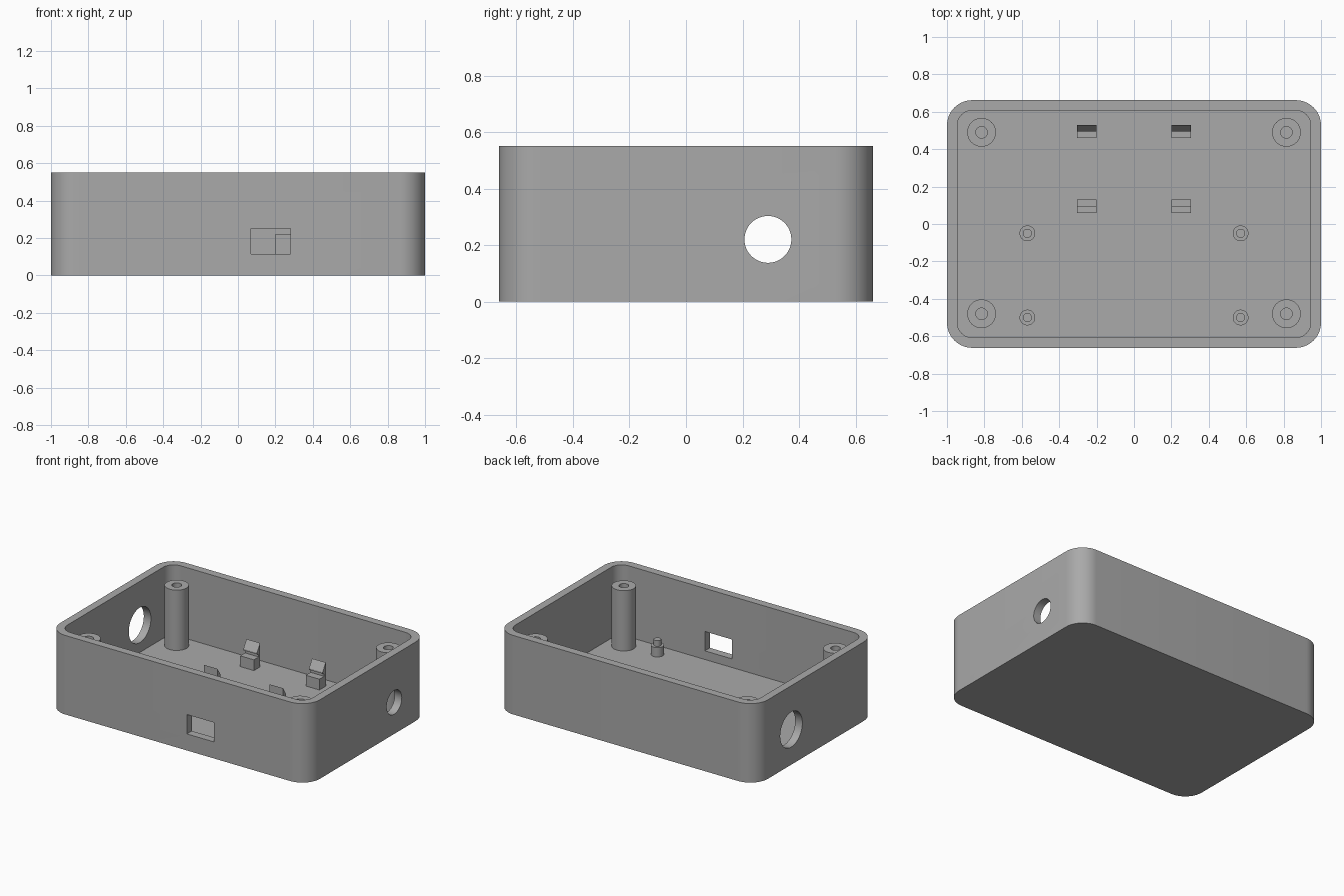
import bpy, bmesh, math
from mathutils import Vector

if "Cube" in bpy.data.objects:
    bpy.data.objects.remove(bpy.data.objects["Cube"], do_unlink=True)

# Single grey plastic
grey = bpy.data.materials.new("grey plastic")
grey.use_nodes = True
COLOUR = (0.4, 0.4, 0.4, 1)
grey.diffuse_color = COLOUR
grey.node_tree.nodes["Principled BSDF"].inputs["Base Color"].default_value = COLOUR

FLOOR = 0.055
HEIGHT = 0.55


def finish(name, bm):
    bmesh.ops.recalc_face_normals(bm, faces=bm.faces)
    mesh = bpy.data.meshes.new(name)
    bm.to_mesh(mesh)
    bm.free()
    mesh.materials.append(grey)
    obj = bpy.data.objects.new(name, mesh)
    bpy.context.collection.objects.link(obj)
    return obj


def smooth(obj):
    bpy.ops.object.select_all(action='DESELECT')
    obj.select_set(True)
    bpy.context.view_layer.objects.active = obj
    bpy.ops.object.shade_smooth_by_angle(angle=math.radians(30))


def extrude(name, points, direction):
    bm = bmesh.new()
    face = bm.faces.new([bm.verts.new(p) for p in points])
    ext = bmesh.ops.extrude_face_region(bm, geom=[face])
    verts = [g for g in ext["geom"] if isinstance(g, bmesh.types.BMVert)]
    bmesh.ops.translate(bm, verts=verts, vec=Vector(direction))
    return finish(name, bm)


def rounded_block(name, hx, hy, radius, z0, z1, steps=12):
    points = []
    for corner, (sx, sy) in enumerate([(1, 1), (-1, 1), (-1, -1), (1, -1)]):
        for i in range(steps + 1):
            a = math.pi / 2 * (corner + i / steps)
            points.append((sx * (hx - radius) + radius * math.cos(a),
                           sy * (hy - radius) + radius * math.sin(a), z0))
    return extrude(name, points, (0, 0, z1 - z0))


def side_cutter(name, x, y, z, radius, steps=48):
    points = [(x - 0.15, y + radius * math.cos(i * math.tau / steps),
               z + radius * math.sin(i * math.tau / steps)) for i in range(steps)]
    return extrude(name, points, (0.3, 0, 0))


def lathe(name, x, y, profile, steps=32):
    bm = bmesh.new()
    verts = [bm.verts.new((r, 0, z)) for r, z in profile]
    edges = [bm.edges.new(pair) for pair in zip(verts, verts[1:])]
    bmesh.ops.spin(bm, geom=verts + edges, cent=(0, 0, 0), axis=(0, 0, 1),
                   angle=math.tau, steps=steps)
    bmesh.ops.remove_doubles(bm, verts=bm.verts, dist=0.0001)
    bmesh.ops.translate(bm, verts=bm.verts, vec=(x, y, 0))
    smooth(finish(name, bm))


# Open enclosure shell with its cavity, cable holes and front port
shell = rounded_block("enclosure_shell", 1.0, 0.662, 0.135, 0, HEIGHT)
cutters = [
    rounded_block("cavity_cutter", 0.945, 0.607, 0.08, FLOOR, HEIGHT + 0.1),
    side_cutter("left_hole_cutter", 1.0, 0.29, 0.22, 0.083),
    side_cutter("right_hole_cutter", -1.0, 0.27, 0.245, 0.122),
    extrude("port_cutter", [(0.07, -0.8, 0.115), (0.28, -0.8, 0.115),
                            (0.28, -0.8, 0.25), (0.07, -0.8, 0.25)], (0, 0.3, 0)),
]
bpy.context.view_layer.objects.active = shell
for cutter in cutters:
    cutter.hide_render = True
    mod = shell.modifiers.new(cutter.name, 'BOOLEAN')
    mod.operation = 'DIFFERENCE'
    mod.solver = 'EXACT'
    mod.object = cutter
    bpy.ops.object.modifier_apply(modifier=mod.name)
    bpy.data.objects.remove(cutter, do_unlink=True)
smooth(shell)

# Tall corner screw posts with blind holes, and short board standoffs with pins
BASE = FLOOR - 0.01
POST = [(0, BASE), (0.077, BASE), (0.077, 0.475), (0.031, 0.475), (0.031, 0.15), (0, 0.15)]
STANDOFF = [(0, BASE), (0.042, BASE), (0.042, 0.12), (0.024, 0.12), (0.024, 0.16), (0, 0.16)]
for side, sx in (("left", 1), ("right", -1)):
    for end, post_y, standoff_y in (("front", -0.48, -0.5), ("back", 0.49, -0.05)):
        lathe(f"{end}_{side}_screw_post", sx * 0.815, post_y, POST)
        lathe(f"{end}_{side}_standoff", sx * 0.57, standoff_y, STANDOFF)

# Snap clips: ledge, recessed stem and sloped hook, in facing pairs
CLIP = [(-0.035, BASE), (0.035, BASE), (0.035, 0.22), (0.0, 0.165),
        (0.0, 0.155), (0.018, 0.145), (0.018, 0.13), (-0.035, 0.13)]
for side, x in (("left", 0.2), ("right", -0.305)):
    for end, y, facing in (("front", 0.095, -1), ("back", 0.495, 1)):
        extrude(f"{end}_{side}_clip", [(x, y + facing * u, z) for u, z in CLIP],
                (0.105, 0, 0))
